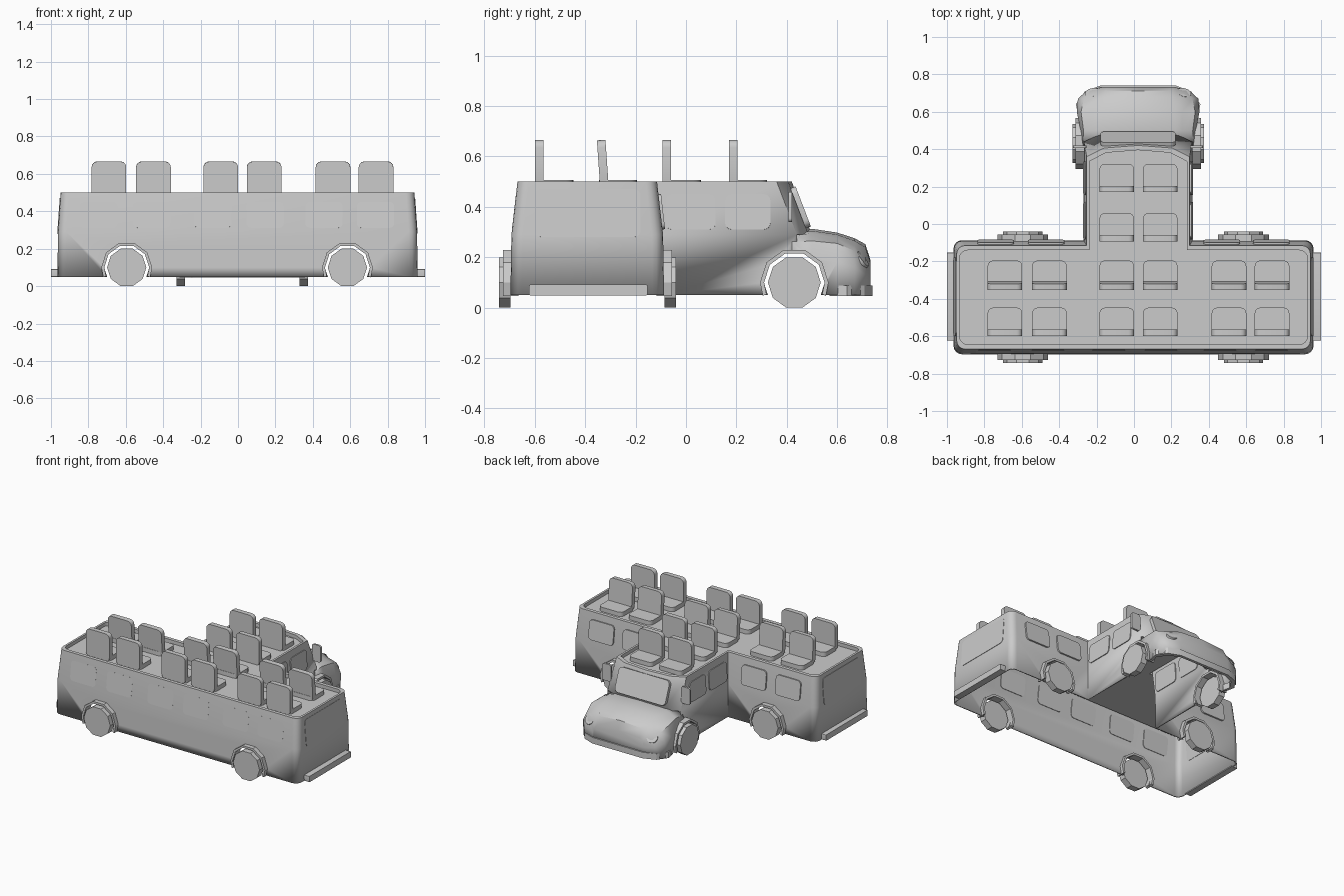
import bpy, bmesh
from math import radians, sin, cos, pi
from mathutils import Matrix

if "Cube" in bpy.data.objects:
    bpy.data.objects.remove(bpy.data.objects["Cube"])

CX = 0.022  # centre line of the cab, slightly off the body centre


def finish(name, bm, loc=(0, 0, 0), rot=(0, 0, 0), angle=30):
    me = bpy.data.meshes.new(name)
    bm.to_mesh(me)
    bm.free()
    ob = bpy.data.objects.new(name, me)
    bpy.context.collection.objects.link(ob)
    ob.location = loc
    ob.rotation_euler = [radians(a) for a in rot]
    bpy.ops.object.select_all(action='DESELECT')
    bpy.context.view_layer.objects.active = ob
    ob.select_set(True)
    if angle:
        bpy.ops.object.shade_smooth_by_angle(angle=radians(angle))
    return ob


def prism(name, pts, t, loc, rot, angle=30):
    """Extrude a 2D outline symmetrically along local z."""
    bm = bmesh.new()
    lo = [bm.verts.new((x, y, -t / 2)) for x, y in pts]
    hi = [bm.verts.new((x, y, t / 2)) for x, y in pts]
    n = len(pts)
    bm.faces.new(lo[::-1])
    bm.faces.new(hi)
    for i in range(n):
        j = (i + 1) % n
        bm.faces.new((lo[i], lo[j], hi[j], hi[i]))
    bmesh.ops.recalc_face_normals(bm, faces=bm.faces)
    return finish(name, bm, loc, rot, angle)


def plate(name, w, h, t, r, loc, rot=(0, 0, 0)):
    """Rounded rectangle plate: w along local x, h along local y."""
    pts = []
    for k, (sx, sy) in enumerate([(1, 1), (-1, 1), (-1, -1), (1, -1)]):
        for s in range(5):
            a = pi / 2 * (k + s / 4)
            pts.append((sx * (w / 2 - r) + r * cos(a), sy * (h / 2 - r) + r * sin(a)))
    return prism(name, pts, t, loc, rot)


def drum(name, r, depth, loc, rot=(0, 0, 0), y=0.0, sides=10):
    """Cylinder along local y with a flat bottom."""
    bm = bmesh.new()
    m = Matrix.Translation((0, y, 0)) @ Matrix.Rotation(pi / 2, 4, 'X') @ Matrix.Rotation(0 if sides > 10 else pi / 10, 4, 'Z')
    bmesh.ops.create_cone(bm, cap_ends=True, segments=sides, radius1=r, radius2=r, depth=depth, matrix=m)
    return finish(name, bm, loc, rot, 30 if sides > 10 else 0)


def apply_shell(ob, thickness, cutters):
    m = ob.modifiers.new("shell", 'SOLIDIFY')
    m.thickness, m.offset = thickness, -1
    for c in cutters:
        b = ob.modifiers.new("cut", 'BOOLEAN')
        b.operation, b.solver, b.object = 'DIFFERENCE', 'EXACT', c
    bpy.context.view_layer.objects.active = ob
    for m in list(ob.modifiers):
        bpy.ops.object.modifier_apply(modifier=m.name)


# Wheel-opening cutters
side_cuts = [drum("arch_cutter", 0.121, 0.9, (x, -0.4, 0.1)) for x in (-0.595, 0.585)]
nose_cut = drum("arch_cutter", 0.121, 1.0, (CX, 0.43, 0.1), (0, 0, 90))


# T-shaped body shell, open below, with recessed roof deck
def outline(inset, yf):
    pts, r = [], 0.045

    def corner(x, y, sx, sy, start):
        for s in range(5):
            a = radians(start + 22.5 * s)
            pts.append((x + sx * (r + inset * 0.6) + r * cos(a), y + sy * (r + inset) + r * sin(a)))
    corner(-0.965, -0.697, 1, 1, 180)
    corner(0.96, -0.697, -1, 1, 270)
    corner(0.96, -0.087, -1, -1, 0)
    half = 0.292 - inset * 0.6
    pts.append((CX + half, -0.087 - inset))
    first = len(pts)
    for k, dy in ((1, 0.06), (0.66, 0.014), (0, 0), (-0.66, 0.014), (-1, 0.06)):
        pts.append((CX + k * half, yf - dy))
    last = len(pts) - 1
    pts.append((CX - half, -0.087 - inset))
    corner(-0.965, -0.087, 1, -1, 90)
    return pts, first, last


bm = bmesh.new()
rings = []
for z, inset, yf in ((0.05, 0.0, 0.5), (0.29, 0.004, 0.5), (0.5, 0.028, 0.42), (0.5, 0.053, 0.395), (0.475, 0.053, 0.395)):
    pts, first, last = outline(inset, yf)
    rings.append([bm.verts.new((x, y, z)) for x, y in pts])
n = len(rings[0])
for lv in range(len(rings) - 1):
    for i in range(n):
        if lv == 0 and first <= i < last:
            continue  # no wall between cab and bonnet
        j = (i + 1) % n
        a, b = rings[lv], rings[lv + 1]
        bm.faces.new((a[i], a[j], b[j], b[i]))
bm.faces.new(rings[-1])
for v in [v for v in bm.verts if not v.link_faces]:
    bm.verts.remove(v)
body = finish("bus_body", bm)
apply_shell(body, 0.01, side_cuts + [nose_cut])

# Bonnet and fenders lofted towards the nose: half sections (x, z)
sections = [
    (0.42, [(.293, .05), (.296, .20), (.294, .26), (.24, .285), (.20, .29), (0, .295)]),
    (0.50, [(.305, .05), (.308, .20), (.292, .265), (.235, .295), (.20, .305), (0, .313)]),
    (0.60, [(.325, .05), (.328, .18), (.305, .255), (.235, .275), (.195, .29), (0, .298)]),
    (0.67, [(.320, .05), (.322, .16), (.29, .225), (.220, .245), (.18, .265), (0, .275)]),
    (0.712, [(.275, .05), (.275, .13), (.255, .185), (.205, .205), (.175, .24), (0, .252)]),
    (0.732, [(.20, .05), (.20, .12), (.195, .15), (.19, .165), (.17, .18), (0, .19)]),
]
bm = bmesh.new()
rows = []
for y, half in sections:
    full = half + [(-x, z) for x, z in half[-2::-1]]
    rows.append([bm.verts.new((CX + x, y, z)) for x, z in full])
for a, b in zip(rows, rows[1:]):
    for i in range(len(a) - 1):
        bm.faces.new((a[i + 1], a[i], b[i], b[i + 1]))
bm.faces.new(rows[-1][::-1])
bmesh.ops.recalc_face_normals(bm, faces=bm.faces)
if sum(f.normal.z * f.calc_area() for f in bm.faces) < 0:
    bmesh.ops.reverse_faces(bm, faces=bm.faces)
bonnet = finish("bonnet", bm, angle=40)
apply_shell(bonnet, 0.008, [nose_cut])
for c in side_cuts + [nose_cut]:
    bpy.data.objects.remove(c)

# Nose bumper wrapped round the front
path = [(.318, .57), (.333, .64), (.285, .708), (.20, .741)]
outer = path + [(-x, y) for x, y in path[::-1]]
inner = [(x * 0.93, y - 0.02 * (y > .6)) for x, y in outer]
prism("front_bumper", outer + inner[::-1], 0.043, (CX, 0, 0.067), (0, 0, 0))

# Wheels with faceted arches: wall position and facing
arch_angles = [radians(a) for a in (-23, 0, 36, 72, 108, 144, 180, 203)]
arch = [(0.136 * cos(a), 0.136 * sin(a)) for a in arch_angles]
arch += [(0.12 * cos(a), 0.12 * sin(a)) for a in arch_angles[::-1]]
stations = [(x, y, r) for x in (-0.595, 0.585) for y, r in ((-0.695, 0), (-0.087, 180))]
stations += [(CX + 0.305, 0.43, 90), (CX - 0.305, 0.43, -90)]
for x, y, r in stations:
    drum("wheel", 0.105, 0.046, (x, y, 0.1), (0, 0, r), y=-0.024)
    prism("wheel_arch", arch, 0.062, (x, y, 0.1), (90, 0, r), angle=0)

# Windows: rear wall, wing fronts, cab sides, windscreen and end panels
for x in (-0.745, -0.46, -0.135, 0.145, 0.46, 0.735):
    plate("rear_window", 0.2, 0.14, 0.014, 0.025, (x, -0.676, 0.38), (83.5, 0, 0))
for x in (-0.74, -0.47, 0.47, 0.735):
    plate("wing_window", 0.195, 0.14, 0.022, 0.025, (x, -0.102, 0.38), (96.5, 0, 0))
for s in (-1, 1):
    for y, w in ((0.018, 0.2), (0.245, 0.18)):
        plate("cab_window", w, 0.14, 0.018, 0.025, (CX + s * 0.280, y, 0.38), (90 - s * 4, 0, 90))
    plate("end_panel", 0.42, 0.19, 0.016, 0.025, (s * 0.949 - 0.003, -0.39, 0.375), (90 - s * 4, 0, 90))
    plate("end_bumper", 0.47, 0.042, 0.045, 0.004, (s * 0.9775, -0.388, 0.07), (90, 0, 90))
    # Mirrors and headlights
    plate("mirror", 0.07, 0.12, 0.014, 0.015, (CX + s * 0.312, 0.413, 0.4), (90, 0, 0))
    drum("headlight", 0.038, 0.035, (CX + s * 0.243, 0.69, 0.185), (35, 0, -s * 15), sides=20)
plate("windscreen", 0.4, 0.17, 0.022, 0.03, (CX, 0.455, 0.398), (110.9, 0, 0))

# Roof deck seats: (back position, tilt, columns)
wing_cols = [-0.69, -0.452, -0.092, 0.14, 0.508, 0.738]
for y, tilt, cols in ((-0.582, 0, wing_cols), (-0.33, 4, wing_cols),
                      (-0.076, 0, wing_cols[2:4]), (0.187, 0, wing_cols[2:4])):
    for x in cols:
        plate("seat_cushion", 0.185, 0.15, 0.034, 0.03, (x, y + 0.06, 0.489))
        plate("seat_back", 0.185, 0.195, 0.034, 0.03, (x, y, 0.568), (90 + tilt, 0, 0))
